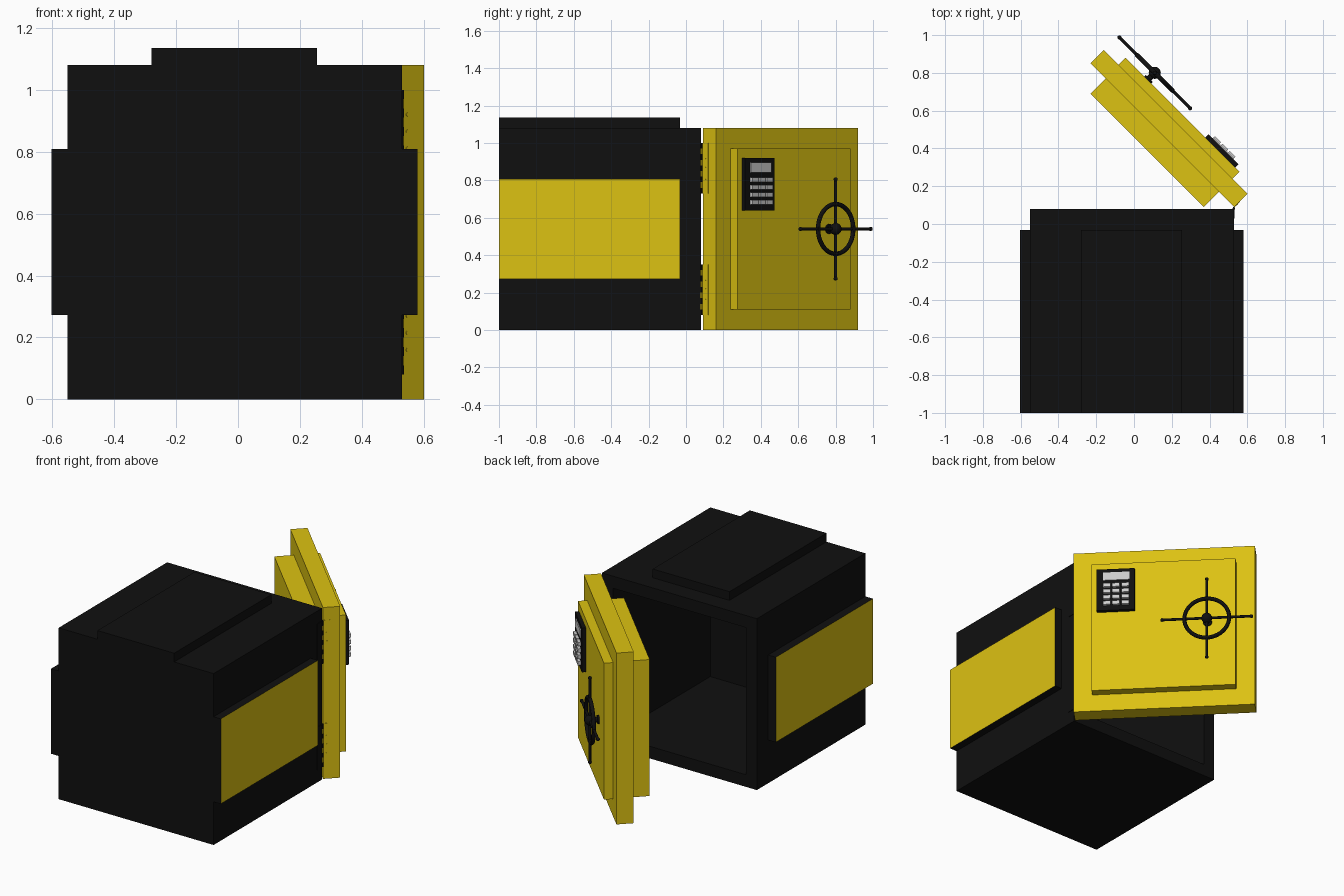
import bpy, bmesh, math
from mathutils import Matrix, Vector

if "Cube" in bpy.data.objects:
    bpy.data.objects.remove(bpy.data.objects["Cube"])


def material(name, rgb):
    m = bpy.data.materials.new(name)
    m.diffuse_color = (*rgb, 1)
    m.use_nodes = True
    m.node_tree.nodes["Principled BSDF"].inputs["Base Color"].default_value = m.diffuse_color
    return m


BLACK = material("black_steel", (0.005, 0.005, 0.005))
YELLOW = material("yellow_paint", (0.72, 0.54, 0.006))
GREY = material("light_grey", (0.55, 0.55, 0.55))
WORLD = Matrix.Identity(4)
DOOR = Matrix.Rotation(math.radians(-45), 4, 'Z')  # door frame: +x hinge edge, +y outside


def finish(name, bm, mat, frame, smooth=False):
    me = bpy.data.meshes.new(name)
    bmesh.ops.recalc_face_normals(bm, faces=bm.faces)
    bm.to_mesh(me)
    bm.free()
    me.materials.append(mat)
    ob = bpy.data.objects.new(name, me)
    bpy.context.collection.objects.link(ob)
    ob.matrix_world = frame
    if smooth:
        bpy.context.view_layer.objects.active = ob
        ob.select_set(True)
        bpy.ops.object.shade_smooth_by_angle()
        ob.select_set(False)
    return ob


def add_box(bm, x, y, z):
    lo, hi = Vector((x[0], y[0], z[0])), Vector((x[1], y[1], z[1]))
    mtx = Matrix.Translation((lo + hi) / 2) @ Matrix.Diagonal((*(hi - lo), 1))
    bmesh.ops.create_cube(bm, size=1, matrix=mtx)


def box(name, x, y, z, mat, frame=WORLD):
    bm = bmesh.new()
    add_box(bm, x, y, z)
    return finish(name, bm, mat, frame)


def add_rod(bm, a, b, r, seg=16):
    a, b = Vector(a), Vector(b)
    rot = (b - a).to_track_quat('Z', 'Y').to_matrix().to_4x4()
    bmesh.ops.create_cone(bm, cap_ends=True, segments=seg, radius1=r, radius2=r,
                          depth=(b - a).length, matrix=Matrix.Translation((a + b) / 2) @ rot)


def add_ball(bm, c, r):
    bmesh.ops.create_uvsphere(bm, u_segments=16, v_segments=10, radius=r,
                              matrix=Matrix.Translation(c))


# Safe body: cube with the open side inset and pushed in
bm = bmesh.new()
add_box(bm, (-0.55, 0.53), (-1, 0.08), (0, 1.08))
bm.normal_update()
mouth = max(bm.faces, key=lambda f: f.normal.y)
bmesh.ops.inset_region(bm, faces=[mouth], thickness=0.108)
ext = bmesh.ops.extrude_face_region(bm, geom=[mouth])
bmesh.ops.translate(bm, vec=(0, -0.97, 0),
                    verts=[v for v in ext["geom"] if isinstance(v, bmesh.types.BMVert)])
if mouth.is_valid:
    bmesh.ops.delete(bm, geom=[mouth], context='FACES_ONLY')
finish("safe_body", bm, BLACK, WORLD)

# Raised plates: top is black, sides have a yellow outer face
box("top_plate", (-0.28, 0.255), (-1, -0.033), (1.08, 1.135), BLACK)
for side, xs in ((-1, (-0.603, -0.55)), (1, (0.53, 0.58))):
    ob = box("side_plate_" + ("left" if side < 0 else "right"), xs, (-1, -0.033), (0.272, 0.808), BLACK)
    ob.data.materials.append(YELLOW)
    for p in ob.data.polygons:
        if p.normal.x * side > 0.9:
            p.material_index = 1

# Door: slab with inner plug and outer panel
box("door_slab", (-0.764, 0.311), (0.438, 0.538), (0, 1.08), YELLOW, DOOR)
box("door_plug", (-0.65, 0.198), (0.325, 0.438), (0.11, 0.97), YELLOW, DOOR)
box("door_panel", (-0.654, 0.2), (0.538, 0.591), (0.11, 0.97), YELLOW, DOOR)

# Hinges: knuckles alternate between body and door leaves
for tag, zc in (("upper", 0.865), ("lower", 0.215)):
    h, n = 0.135, 9
    step = 2 * h / n
    body, door = bmesh.new(), bmesh.new()
    for i in range(n):
        z = zc - h + i * step
        add_rod(door if i % 2 else body, (0.529, 0.083, z), (0.529, 0.083, z + step), 0.007, 12)
    add_box(body, (0.53, 0.533), (0.03, 0.08), (zc - h, zc + h))
    finish(tag + "_hinge_body_side", body, BLACK, WORLD, True)
    finish(tag + "_hinge_door_side", door, YELLOW, WORLD, True)
    box(tag + "_hinge_leaf", (0.311, 0.313), (0.439, 0.48), (zc - h, zc + h), YELLOW, DOOR)
    screws = bmesh.new()
    for dz in (-0.055, 0, 0.055):
        add_rod(screws, (0.311, 0.46, zc + dz), (0.315, 0.46, zc + dz), 0.006, 12)
    finish(tag + "_hinge_screws", screws, YELLOW, DOOR, True)

# Keypad with display and twelve keys
box("keypad", (-0.057, 0.168), (0.591, 0.614), (0.64, 0.92), BLACK, DOOR)
box("keypad_display", (-0.027, 0.13), (0.614, 0.62), (0.842, 0.895), GREY, DOOR)
keys = bmesh.new()
for r in range(4):
    for c in range(3):
        x, z = -0.003 + c * 0.055, 0.683 + r * 0.04
        add_box(keys, (x - 0.022, x + 0.022), (0.614, 0.632), (z - 0.012, z + 0.012))
finish("keypad_keys", keys, GREY, DOOR)

# Hand wheel: ring, crossed spokes with knobs, hub and shaft
C = Vector((-0.488, 0.6435, 0.54))
ring, N, M, R, r = bmesh.new(), 48, 12, 0.133, 0.012
rows = []
for i in range(N):
    a = 2 * math.pi * i / N
    rows.append([ring.verts.new(C + Vector(((R + r * math.cos(b)) * math.cos(a), r * math.sin(b),
                                            (R + r * math.cos(b)) * math.sin(a))))
                 for b in (2 * math.pi * j / M for j in range(M))])
for i in range(N):
    for j in range(M):
        p, q, k = rows[i], rows[(i + 1) % N], (j + 1) % M
        ring.faces.new((p[j], q[j], q[k], p[k]))
finish("wheel_ring", ring, BLACK, DOOR, True)

spokes = bmesh.new()
for d in (Vector((0.265, 0, 0)), Vector((0, 0, 0.265))):
    add_rod(spokes, C - d, C + d, 0.008)
    for s in (-1, 1):
        add_ball(spokes, C + d * s, 0.011)
finish("wheel_spokes", spokes, BLACK, DOOR, True)

hub = bmesh.new()
add_ball(hub, C, 0.032)
add_rod(hub, (C.x, 0.585, C.z), C, 0.016)
add_rod(hub, (C.x, 0.591, C.z), (C.x, 0.601, C.z), 0.026, 24)
finish("wheel_hub", hub, BLACK, DOOR, True)
